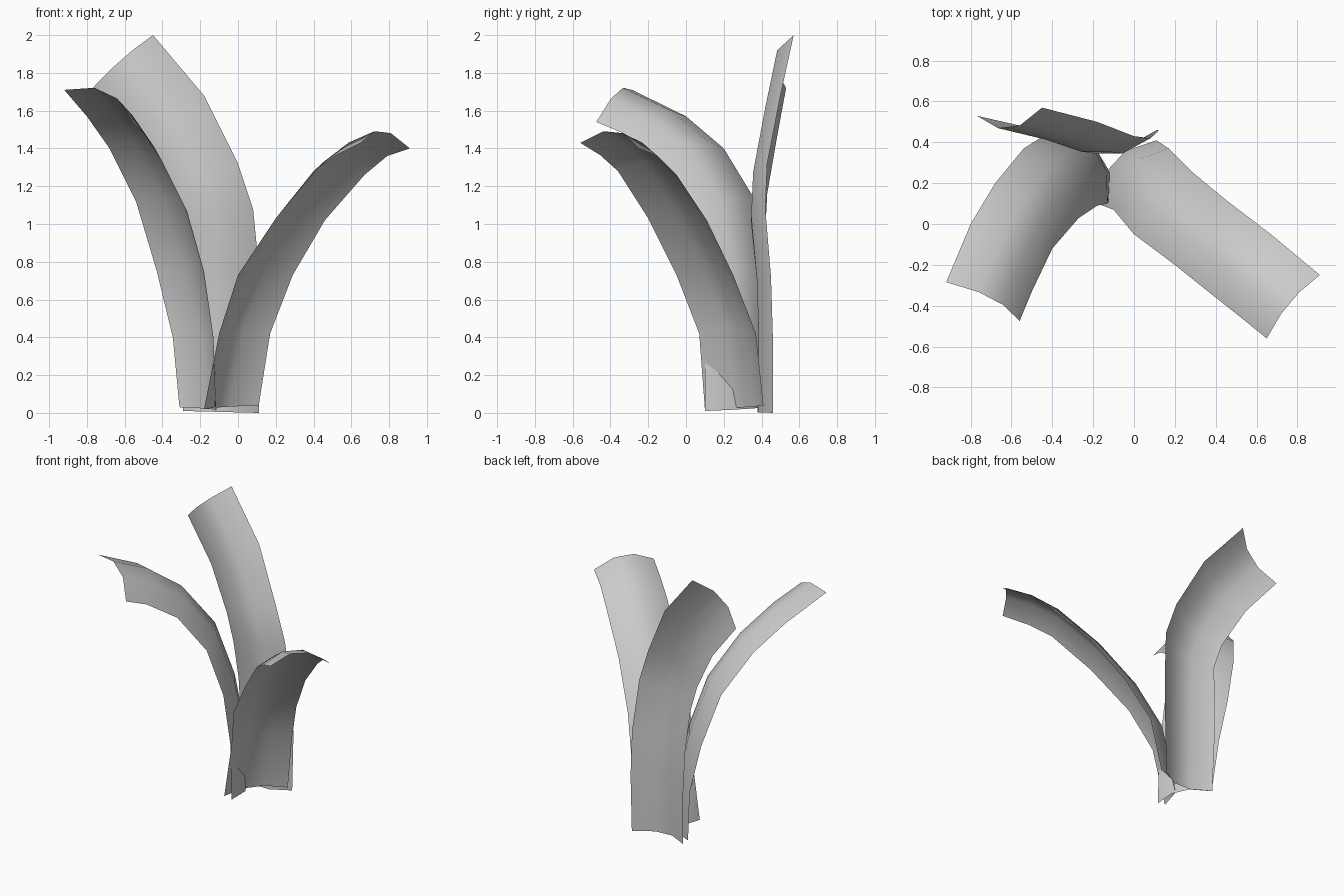
import bpy, bmesh
from mathutils import Vector

if "Cube" in bpy.data.objects:
    bpy.data.objects.remove(bpy.data.objects["Cube"])


def leaf(name, left, right, bulge):
    """Loft an arched strip between two edge curves, listed from base to tip."""
    left = [Vector(p) for p in left]
    right = [Vector(p) for p in right]
    mid = [(a + b) / 2 for a, b in zip(left, right)]
    n = len(mid)
    bm = bmesh.new()
    rows = []
    for i in range(n):
        along = mid[min(i + 1, n - 1)] - mid[max(i - 1, 0)]
        if i == 0:
            along = Vector((0, 0, 1))      # base row stays level
        normal = along.cross(right[i] - left[i]).normalized()
        row = []
        for t, lift in ((0, 0), (1 / 3, 1), (2 / 3, 1), (1, 0)):
            row.append(bm.verts.new(left[i].lerp(right[i], t) + normal * bulge * lift))
        rows.append(row)
    for r0, r1 in zip(rows, rows[1:]):
        for j in range(3):
            bm.faces.new((r0[j], r1[j], r1[j + 1], r0[j + 1]))
    bmesh.ops.reverse_faces(bm, faces=bm.faces[:])
    for f in bm.faces:
        f.smooth = True
    me = bpy.data.meshes.new(name)
    bm.to_mesh(me)
    bm.free()
    ob = bpy.data.objects.new(name, me)
    bpy.context.collection.objects.link(ob)
    return ob


# leaf arching to the front right
leaf("right_leaf",
     [(-.18, .10, .02), (-.10, .07, .42), (0, -.05, .73), (.20, -.20, 1.03),
      (.40, -.36, 1.28), (.52, -.455, 1.365), (.65, -.56, 1.43)],
     [(.11, .41, .04), (.17, .37, .42), (.29, .25, .73), (.46, .11, 1.02),
      (.67, -.05, 1.26), (.79, -.15, 1.36), (.91, -.25, 1.40)], .075)

# leaf arching to the front left
leaf("left_leaf",
     [(-.31, .42, .03), (-.345, .45, .40), (-.43, .44, .75), (-.54, .37, 1.12),
      (-.68, .20, 1.40), (-.80, 0, 1.57), (-.92, -.285, 1.71)],
     [(-.12, .10, .01), (-.13, .10, .40), (-.18, .09, .75), (-.27, .03, 1.07),
      (-.40, -.12, 1.33), (-.50, -.33, 1.48), (-.56, -.475, 1.54)], .08)

# tall leaf leaning to the back left
leaf("back_leaf",
     [(.11, .46, 0), (.12, .46, .40), (.115, .45, .72), (.08, .42, 1.08),
      (0, .43, 1.32), (-.18, .50, 1.68), (-.45, .57, 2.0)],
     [(-.29, .45, .01), (-.30, .46, .40), (-.31, .45, .70), (-.33, .42, .97),
      (-.39, .43, 1.16), (-.55, .48, 1.45), (-.77, .53, 1.72)], .075)
